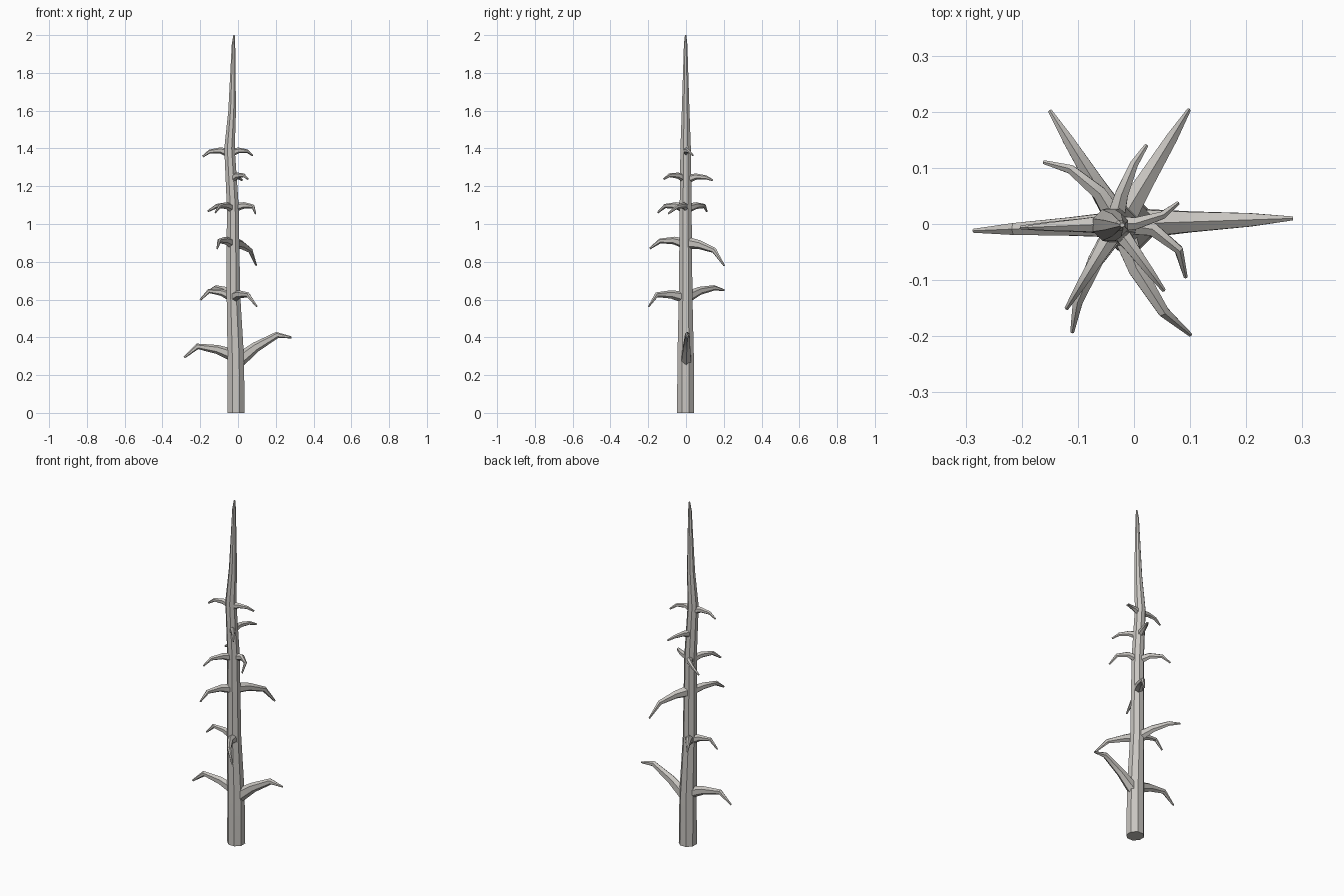
import bpy, bmesh, math
from mathutils import Vector

if "Cube" in bpy.data.objects:
    bpy.data.objects.remove(bpy.data.objects["Cube"])

bark = bpy.data.materials.new("pale grey bark")
bark.diffuse_color = (0.58, 0.56, 0.53, 1)
bark.use_nodes = True
bark.node_tree.nodes["Principled BSDF"].inputs["Base Color"].default_value = bark.diffuse_color


def tube(name, pts, radii, sides, ref, squash=1.0):
    """Tapered tube along pts; ref fixes the ring orientation, squash narrows it sideways."""
    bm = bmesh.new()
    rings = []
    for i, (p, r) in enumerate(zip(pts, radii)):
        t = (pts[min(i + 1, len(pts) - 1)] - pts[max(i - 1, 0)]).normalized()
        if i == 0 and name == "trunk":
            t = Vector((0, 0, 1))  # flat foot
        side = t.cross(ref).normalized()
        up = side.cross(t)
        angles = [math.tau * (k + 0.5) / sides for k in range(sides)]
        rings.append([bm.verts.new(p + side * math.cos(a) * r * squash + up * math.sin(a) * r)
                      for a in angles])
    for a, b in zip(rings, rings[1:]):
        for k in range(sides):
            n = (k + 1) % sides
            bm.faces.new((a[k], a[n], b[n], b[k]))
    bm.faces.new(rings[0])
    bm.faces.new(rings[-1])
    bmesh.ops.recalc_face_normals(bm, faces=bm.faces)
    me = bpy.data.meshes.new(name)
    bm.to_mesh(me)
    bm.free()
    me.materials.append(bark)
    ob = bpy.data.objects.new(name, me)
    bpy.context.collection.objects.link(ob)
    bpy.context.view_layer.objects.active = ob
    ob.select_set(True)
    bpy.ops.object.shade_smooth_by_angle(angle=math.radians(40))
    ob.select_set(False)


# trunk: height, centre x, radius
trunk = [(0, -.01, .049), (.3, -.012, .047), (.62, -.024, .039), (1.1, -.028, .034),
         (1.4, -.045, .03), (1.6, -.031, .022), (1.95, -.024, .01), (2, -.021, .004)]
tube("trunk", [Vector((x, -.002, z)) for z, x, r in trunk], [r for z, x, r in trunk],
     8, Vector((0, 1, 0)))


def trunk_x(z):
    for (z0, x0, _), (z1, x1, _) in zip(trunk, trunk[1:]):
        if z <= z1:
            return x0 + (x1 - x0) * (z - z0) / (z1 - z0)


# branches: root height, elbow height, tip x, y, z, optional sideways bow
branches = [
    (.3, .352, -.285, -.012, .293), (.265, .412, .283, .01, .4),
    (.61, .625, .1, -.197, .563, -.08), (.61, .645, -.2, -.006, .598),
    (.61, .662, -.15, .202, .65),
    (.895, .91, -.11, -.192, .87, -.06), (.9, .86, .097, .202, .78),
    (1.085, 1.093, .092, -.094, 1.055, .2), (1.08, 1.095, -.16, .11, 1.067, -.12),
    (1.08, 1.095, -.12, -.15, 1.06),
    (1.235, 1.247, .022, .14, 1.232, .05), (1.235, 1.258, .053, -.118, 1.238),
    (1.375, 1.384, -.187, -.006, 1.357), (1.375, 1.385, .078, .037, 1.363, -.1),
]
for i, (z, elbow, tx, ty, tz, *bow) in enumerate(branches, 1):
    root, tip = Vector((trunk_x(z), 0, z)), Vector((tx, ty, tz))
    d = tip - root
    sway = Vector((-d.y, d.x, 0)) * (bow[0] if bow else 0)
    mid, bend = root + d * .36 + sway, root + d * .74 + sway
    mid.z, bend.z = (z + elbow) / 2 + .01, elbow
    r = .01 + .08 * d.length
    tube(f"branch_{i}", [root, mid, bend, tip], [r * 1.1, r * .75, r * .48, .005],
         6, Vector((0, 0, 1)), .8)
